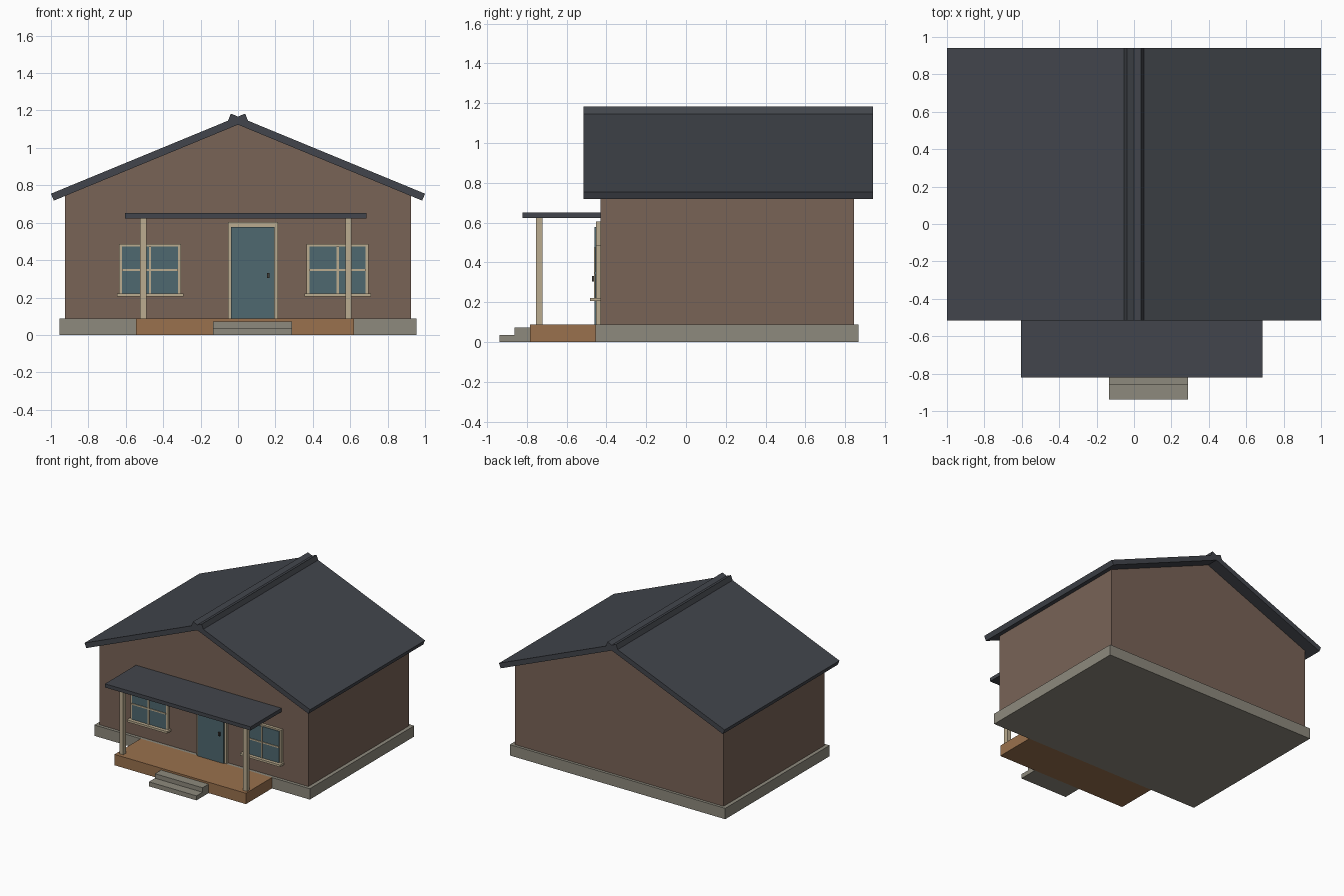
import bpy
import bmesh
from mathutils import Vector

cube = bpy.data.objects.get("Cube")
if cube:
    bpy.data.objects.remove(cube, do_unlink=True)


def material(name, srgb):
    # Convert display values to linear ones
    rgba = [(c / 255) ** 2.2 for c in srgb] + [1]
    mat = bpy.data.materials.new(name)
    mat.use_nodes = True
    mat.diffuse_color = rgba
    bsdf = next(n for n in mat.node_tree.nodes if n.type == 'BSDF_PRINCIPLED')
    bsdf.inputs["Base Color"].default_value = rgba
    return mat


WALL = material("brown wall", (120, 99, 87))
ROOF = material("slate roof", (68, 71, 77))
STONE = material("grey stone", (140, 136, 124))
DECK = material("deck wood", (152, 112, 78))
TRIM = material("cream trim", (186, 171, 143))
TEAL = material("teal panel", (80, 104, 111))
METAL = material("dark metal", (66, 62, 58))


def prism(name, profile, y0, y1, mat):
    """Extrude an x-z outline from y0 to y1."""
    bm = bmesh.new()
    face = bm.faces.new([bm.verts.new((x, y0, z)) for x, z in profile])
    out = bmesh.ops.extrude_face_region(bm, geom=[face])
    verts = [v for v in out["geom"] if isinstance(v, bmesh.types.BMVert)]
    bmesh.ops.translate(bm, verts=verts, vec=(0, y1 - y0, 0))
    bmesh.ops.recalc_face_normals(bm, faces=bm.faces)
    mesh = bpy.data.meshes.new(name)
    bm.to_mesh(mesh)
    bm.free()
    mesh.materials.append(mat)
    obj = bpy.data.objects.new(name, mesh)
    bpy.context.collection.objects.link(obj)
    return obj


def box(name, x0, x1, y0, y1, z0, z1, mat):
    return prism(name, [(x0, z0), (x1, z0), (x1, z1), (x0, z1)], y0, y1, mat)


FLOOR = 0.087
WALL_Y = -0.43

# House body
box("foundation", -0.955, 0.955, -0.455, 0.867, 0, FLOOR, STONE)
prism("walls", [(-0.925, FLOOR), (0.925, FLOOR), (0.925, 0.75), (0, 1.13), (-0.925, 0.75)],
      WALL_Y, 0.845, WALL)

# Roof slabs, each running past the ridge so that they cross
eave, ridge = Vector((-1, 0.755)), Vector((0.038, 1.183))
slope = (ridge - eave).normalized()
drop = Vector((slope.y, -slope.x)) * 0.04
for side, sign in (("right", 1), ("left", -1)):
    outline = [(p.x * sign, p.y) for p in (eave, ridge, ridge + drop, eave + drop)]
    prism("roof_slab_" + side, outline, -0.515, 0.94, ROOF)

# Porch
box("porch_deck", -0.545, 0.62, -0.785, -0.455, 0, FLOOR, DECK)
box("porch_roof", -0.604, 0.687, -0.822, WALL_Y, 0.622, 0.651, ROOF)
for side, x in (("right", -0.506), ("left", 0.591)):
    box("porch_post_" + side, x - 0.017, x + 0.017, -0.755, -0.72, FLOOR, 0.622, TRIM)
box("lower_step", -0.133, 0.289, -0.938, -0.785, 0, 0.036, STONE)
box("upper_step", -0.133, 0.289, -0.862, -0.785, 0.036, 0.072, STONE)

# Door
box("door_frame", -0.053, 0.214, -0.452, WALL_Y, FLOOR, 0.605, TRIM)
box("door_panel", -0.037, 0.196, -0.461, WALL_Y, FLOOR, 0.578, TEAL)
box("door_handle", 0.155, 0.168, -0.473, -0.461, 0.303, 0.332, METAL)

# Windows
for side, x in (("right", -0.47), ("left", 0.533)):
    tag = "window_" + side
    box(tag + "_frame", x - 0.166, x + 0.166, -0.452, WALL_Y, 0.215, 0.486, TRIM)
    box(tag + "_glass", x - 0.15, x + 0.15, -0.457, WALL_Y, 0.222, 0.474, TEAL)
    box(tag + "_upright_bar", x - 0.006, x + 0.006, -0.463, WALL_Y, 0.222, 0.474, TRIM)
    box(tag + "_cross_bar", x - 0.15, x + 0.15, -0.462, WALL_Y, 0.342, 0.353, TRIM)
    box(tag + "_sill", x - 0.178, x + 0.178, -0.483, WALL_Y, 0.205, 0.222, TRIM)
